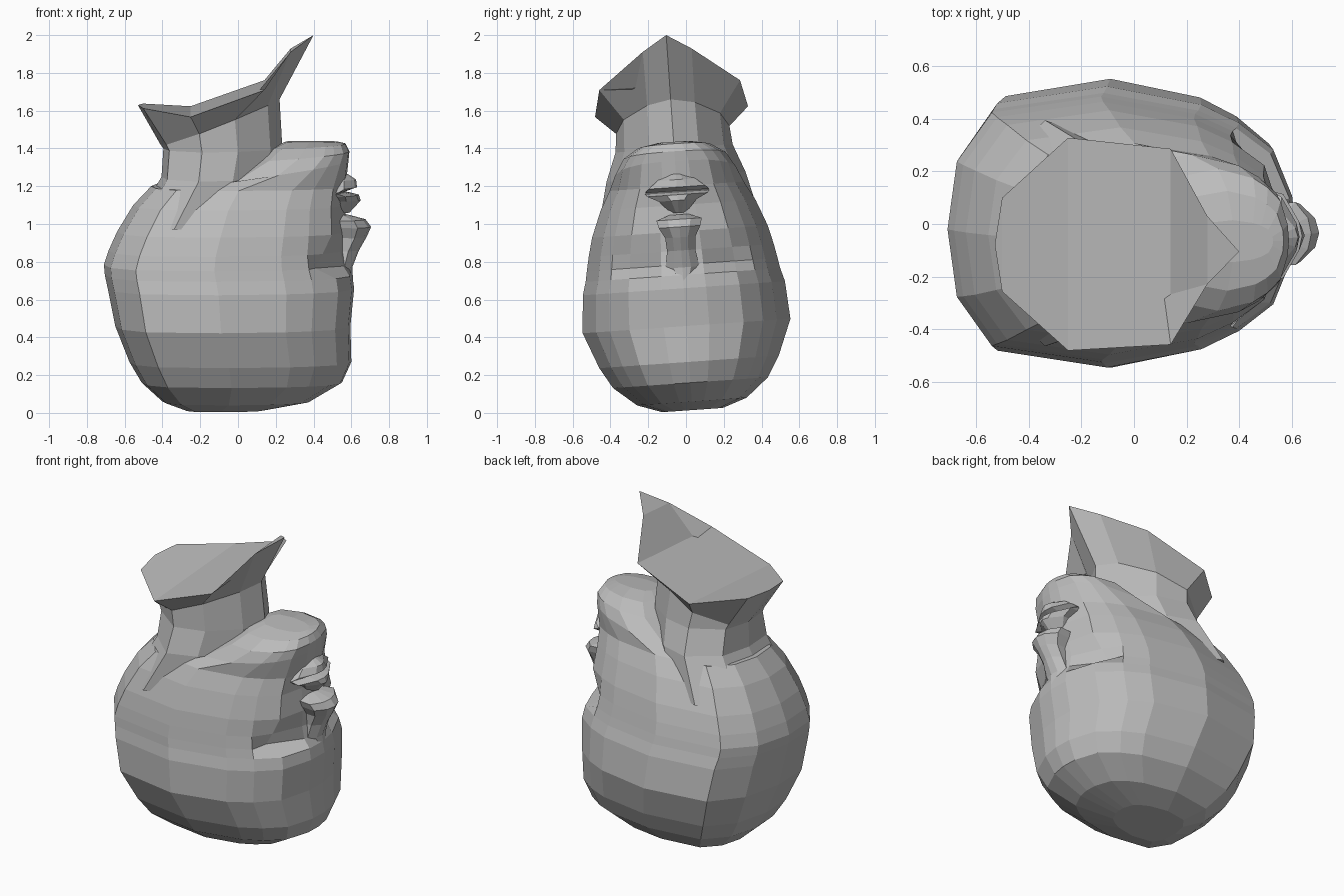
import bpy, bmesh

if "Cube" in bpy.data.objects:
    bpy.data.objects.remove(bpy.data.objects["Cube"])

stone = bpy.data.materials.new("grey_clay")
stone.use_nodes = True
GREY = (0.5, 0.5, 0.5, 1)
stone.diffuse_color = GREY
stone.node_tree.nodes["Principled BSDF"].inputs["Base Color"].default_value = GREY


def lean(x, y, z):
    """Tip the whole sculpture slightly sideways."""
    return (x, y - 0.07 * (z - 0.5), z + 0.07 * y)


def ring(half, z, back, front, width, slope=0, dents=None):
    """Mirror a half outline (u front to back, v sideways) into a full ring."""
    mid, reach = (front + back) / 2, (front - back) / 2
    dents = dents or {}
    pts = [(mid + u * reach - dents.get(i, 0), v * width, z + slope * u)
           for i, (u, v) in enumerate(half)]
    return pts + [(x, -y, h) for x, y, h in reversed(pts) if y > 0]


def loft(name, rings, strip_cap=False):
    bm = bmesh.new()
    rows = [[bm.verts.new(lean(*p)) for p in r] for r in rings]
    n = len(rows[0])
    for low, high in zip(rows, rows[1:]):
        for i in range(n):
            j = (i + 1) % n
            bm.faces.new((low[i], low[j], high[j], high[i]))
    bm.faces.new(rows[0][::-1])
    top = rows[-1]
    if strip_cap:
        # Bent cap made of strips running from side to side
        bm.faces.new((top[0], top[1], top[-1]))
        for i in range(1, n // 2 - 1):
            bm.faces.new((top[i], top[i + 1], top[n - i - 1], top[n - i]))
        m = n // 2
        bm.faces.new((top[m - 1], top[m], top[m + 1]))
    else:
        bm.faces.new(top)
    bmesh.ops.recalc_face_normals(bm, faces=bm.faces)
    mesh = bpy.data.meshes.new(name)
    bm.to_mesh(mesh)
    bm.free()
    mesh.materials.append(stone)
    ob = bpy.data.objects.new(name, mesh)
    bpy.context.collection.objects.link(ob)


# Upturned head: crown at the bottom, jaw at the top, face towards +x
SKULL = [(1, 0), (.98, .22), (.87, .55), (.67, .74), (.45, .87),
         (-.1, 1), (-.74, .88), (-.945, .51), (-1, 0)]
socket = {1: .02, 2: .1}
under_eye = {1: .02, 2: .045}
cheek = {1: .015}
loft("head", [
    ring(SKULL, .015, -.28, .14, .16),
    ring(SKULL, .06, -.4, .38, .29),
    ring(SKULL, .16, -.51, .55, .41),
    ring(SKULL, .27, -.575, .6, .475),
    ring(SKULL, .46, -.65, .595, .55),
    ring(SKULL, .66, -.69, .615, .535),
    ring(SKULL, .73, -.705, .605, .515),
    ring(SKULL, .785, -.71, .59, .505, 0, socket),
    ring(SKULL, .86, -.685, .575, .49, 0, under_eye),
    ring(SKULL, .96, -.64, .575, .465, 0, cheek),
    ring(SKULL, 1.1, -.555, .565, .41, 0, cheek),
    ring(SKULL, 1.2, -.46, .57, .355),
    ring(SKULL, 1.285, -.09, .585, .32, .05),
    ring(SKULL, 1.365, .1, .59, .27, .02),
    ring(SKULL, 1.415, .18, .57, .19, .01),
    ring(SKULL, 1.435, .25, .53, .08),
])

# Neck flaring into a bent, pointed base plate
RIM = [(1, 0), (.74, .32), (.44, .92), (-.4, 1), (-.94, .44), (-1, 0)]
SHAFT = [(1, 0), (.8, .42), (.25, .85), (-.35, 1), (-.9, .6), (-1, 0)]
heights = [2.0, 1.92, 1.735, 1.595, 1.625, 1.63]
rim = ring(RIM, 0, -.53, .4, .405)
levels = heights + heights[-2:0:-1]
loft("neck", [
    ring(SHAFT, 1.0, -.55, .1, .43),
    ring(SHAFT, 1.25, -.405, .2, .368),
    ring(SHAFT, 1.4, -.395, .235, .31),
    ring(SHAFT, 1.54, -.41, .22, .3, .12),
    [(x, y, h) for (x, y, _), h in zip(rim, levels)],
], strip_cap=True)

# Nose
NOSE = [(1, 0), (.85, .5), (.3, 1), (-1, .9)]
loft("nose", [
    ring(NOSE, .66, .5, .612, .03),
    ring(NOSE, .77, .48, .605, .09),
    ring(NOSE, .86, .48, .64, .075),
    ring(NOSE, .93, .5, .68, .08),
    ring(NOSE, .985, .5, .705, .11),
    ring(NOSE, 1.025, .5, .675, .12),
    ring(NOSE, 1.05, .5, .58, .05),
])

# Lips
LIP = [(1, 0), (.85, .35), (.1, 1), (-1, .95)]
loft("upper_lip", [
    ring(LIP, 1.06, .48, .59, .04),
    ring(LIP, 1.125, .48, .65, .1),
    ring(LIP, 1.155, .48, .64, .16),
    ring(LIP, 1.17, .48, .57, .17),
])
loft("lower_lip", [
    ring(LIP, 1.175, .48, .57, .17),
    ring(LIP, 1.195, .48, .63, .15),
    ring(LIP, 1.235, .48, .625, .1),
    ring(LIP, 1.265, .48, .58, .06),
])
